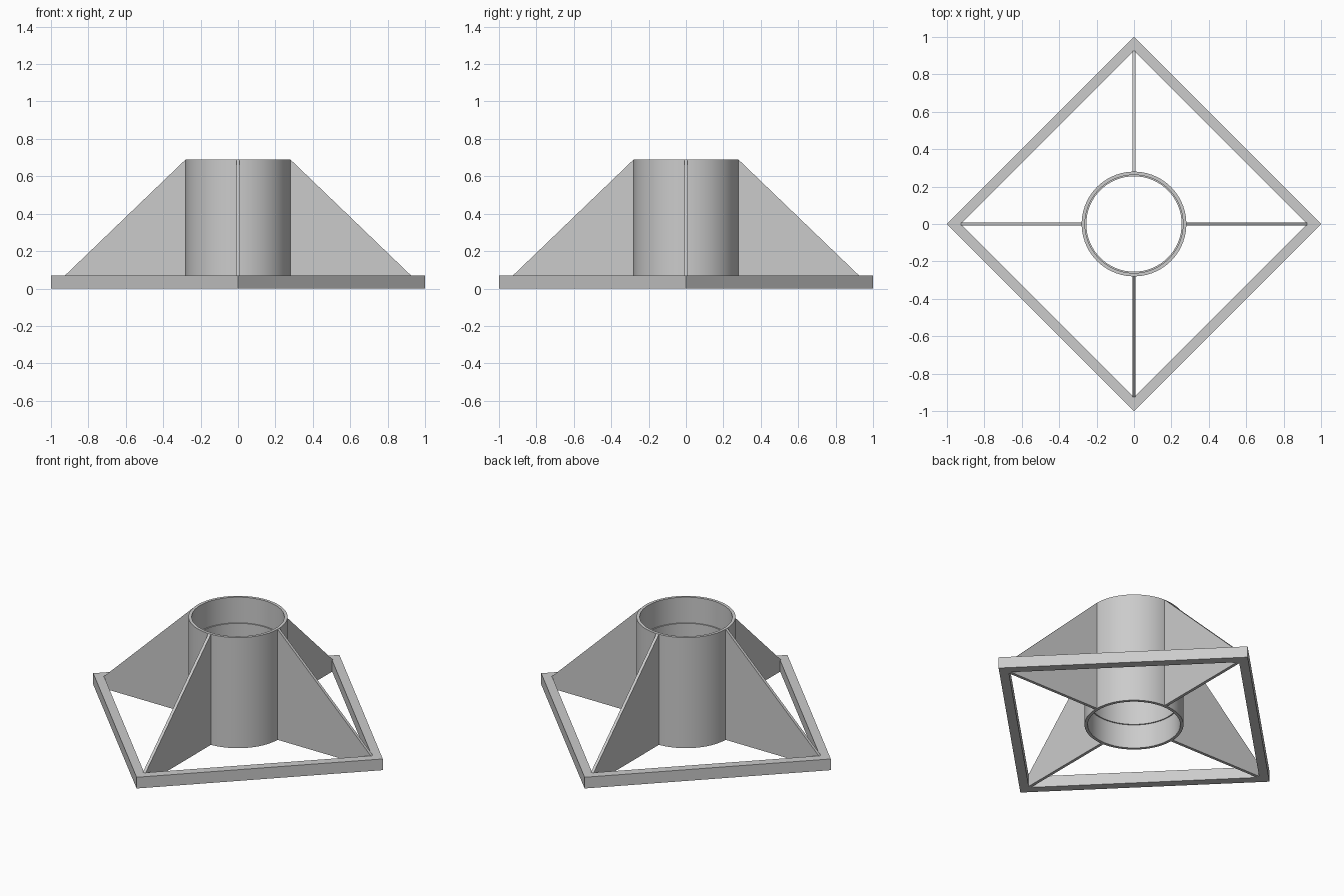
import bpy
import math

cube = bpy.data.objects.get("Cube")
if cube:
    bpy.data.objects.remove(cube, do_unlink=True)

metal = bpy.data.materials.new("light_grey_metal")
metal.use_nodes = True
GREY = (0.6, 0.6, 0.6, 1)
metal.diffuse_color = GREY
metal.node_tree.nodes["Principled BSDF"].inputs["Base Color"].default_value = GREY


def build(name, verts, faces):
    mesh = bpy.data.meshes.new(name)
    mesh.from_pydata(verts, [], faces)
    mesh.materials.append(metal)
    obj = bpy.data.objects.new(name, mesh)
    bpy.context.collection.objects.link(obj)
    return obj


def lathe(name, profile, sides):
    """Revolve a closed counter-clockwise (radius, z) loop around z."""
    n = len(profile)
    verts = []
    for i in range(sides):
        a = 2 * math.pi * i / sides
        verts += [(r * math.cos(a), r * math.sin(a), z) for r, z in profile]
    faces = []
    for i in range(sides):
        j = (i + 1) % sides
        for k in range(n):
            m = (k + 1) % n
            faces.append((i * n + k, j * n + k, j * n + m, i * n + m))
    return build(name, verts, faces)


FRAME_H, TOP, RADIUS, CORNER = 0.07, 0.69, 0.28, 0.925

# Diamond base frame
lathe("base_frame", [(CORNER, 0), (1, 0), (1, FRAME_H), (CORNER, FRAME_H)], 4)

# Central sleeve, with a slightly narrower middle bore
bore, neck = 0.262, 0.255
sleeve = lathe("sleeve", [(bore, 0), (RADIUS, 0), (RADIUS, TOP), (bore, TOP),
                          (bore, 0.53), (neck, 0.53), (neck, 0.15), (bore, 0.15)], 72)
bpy.ops.object.select_all(action='DESELECT')
bpy.context.view_layer.objects.active = sleeve
sleeve.select_set(True)
bpy.ops.object.shade_smooth_by_angle(angle=math.radians(30))

# Four gusset ribs from the sleeve to the frame corners
HALF = 0.009
outline = [(RADIUS - 0.004, 0), (CORNER, 0), (CORNER, FRAME_H),
           (RADIUS, TOP), (RADIUS - 0.004, TOP)]
n = len(outline)
rib_verts = [(x, y, z) for y in (-HALF, HALF) for x, z in outline]
rib_faces = [tuple(range(n)), tuple(reversed(range(n, 2 * n)))]
rib_faces += [(k, k + n, (k + 1) % n + n, (k + 1) % n) for k in range(n)]
for i, side in enumerate(("left", "back", "right", "front")):
    rib = build(side + "_rib", rib_verts, rib_faces)
    rib.rotation_euler.z = i * math.pi / 2
